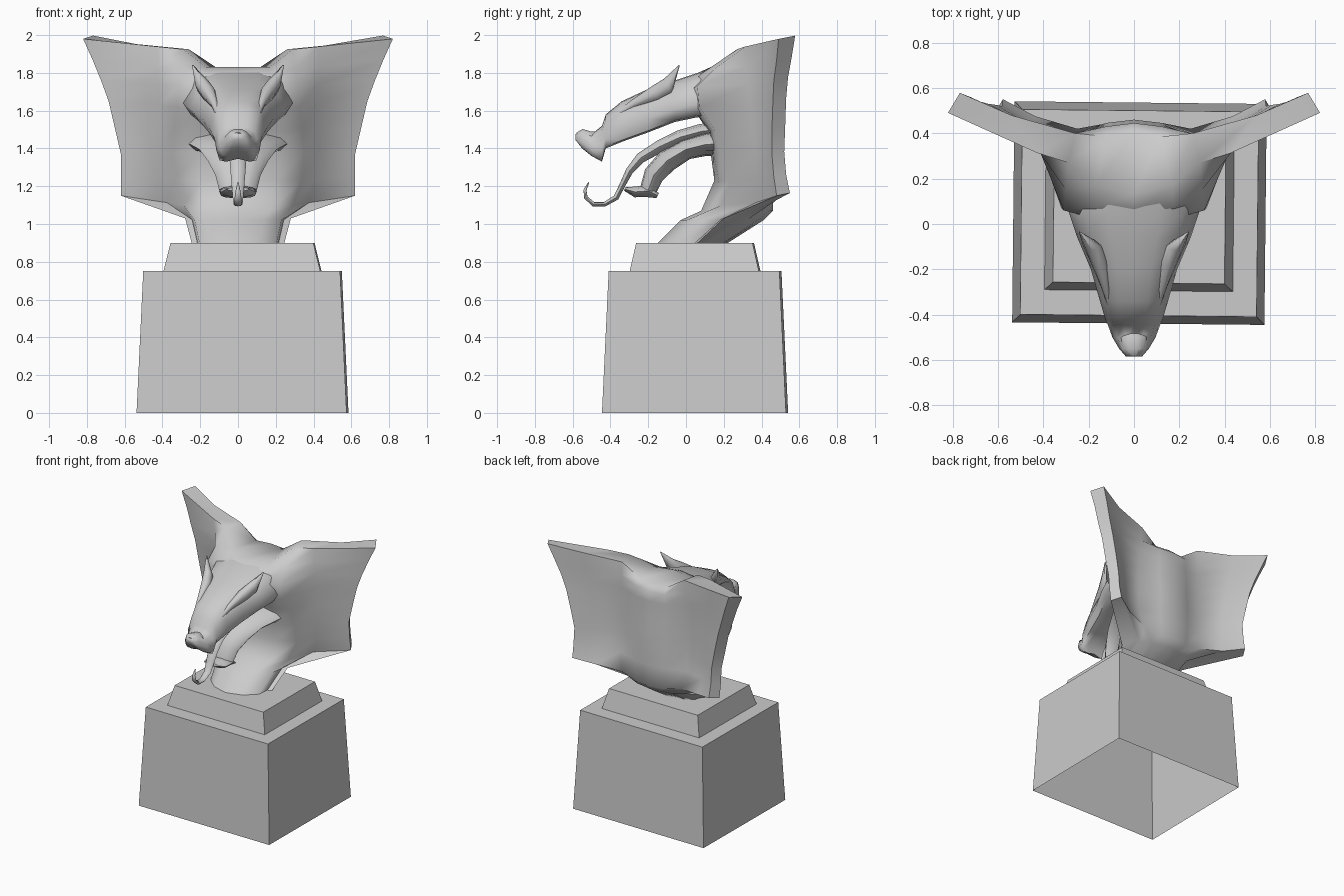
import bpy, bmesh, math
from mathutils import Vector, Matrix

if "Cube" in bpy.data.objects:
    bpy.data.objects.remove(bpy.data.objects["Cube"], do_unlink=True)

# Single stone colour
STONE = (0.6, 0.6, 0.6, 1.0)
stone = bpy.data.materials.new("grey_stone")
stone.use_nodes = True
stone.diffuse_color = STONE
stone.node_tree.nodes["Principled BSDF"].inputs["Base Color"].default_value = STONE


def loft(name, rings, cap_start=True, strip_top=False, smooth=60):
    """Skin a list of equally long closed rings into one mesh object."""
    bm = bmesh.new()
    loops = [[bm.verts.new(p) for p in ring] for ring in rings]
    count = len(loops[0])
    for low, high in zip(loops, loops[1:]):
        for i in range(count):
            j = (i + 1) % count
            bm.faces.new((low[i], low[j], high[j], high[i]))
    if cap_start:
        bm.faces.new(loops[0][::-1])
    top = loops[-1]
    if strip_top:
        # Bridge the front of the ring to its back so the rim can dip
        half = count // 2
        for i in range(-(half // 2), half // 2):
            bm.faces.new([top[k % count] for k in (i, i + 1, half - i - 1, half - i)])
    else:
        bm.faces.new(top)
    bmesh.ops.recalc_face_normals(bm, faces=bm.faces)
    mesh = bpy.data.meshes.new(name)
    bm.to_mesh(mesh)
    bm.free()
    mesh.materials.append(stone)
    obj = bpy.data.objects.new(name, mesh)
    bpy.context.collection.objects.link(obj)
    if smooth:
        bpy.ops.object.select_all(action="DESELECT")
        obj.select_set(True)
        bpy.context.view_layer.objects.active = obj
        bpy.ops.object.shade_smooth_by_angle(angle=math.radians(smooth))


def mirrored(half):
    """Close a half ring whose first and last points lie on the centre plane."""
    return half + [(-x, y, z) for x, y, z in half[-2:0:-1]]


def tube(name, stations, sides=10):
    """Sweep an ellipse along (y, z, half width, half height) stations."""
    rings = []
    for i, (y, z, wide, high) in enumerate(stations):
        before, after = stations[max(i - 1, 0)], stations[min(i + 1, len(stations) - 1)]
        along = Vector((0, after[0] - before[0], after[1] - before[1])).normalized()
        up = Vector((1, 0, 0)).cross(along)
        angles = [math.tau * k / sides for k in range(sides)]
        rings.append([Vector((wide * math.cos(a), y, z)) + up * high * math.sin(a)
                      for a in angles])
    loft(name, rings)


# Tapered plinth, open underneath, turned very slightly
def plinth_tier(name, z0, z1, size0, size1):
    turn = Matrix.Rotation(math.radians(-0.6), 3, "Z")
    rings = []
    for z, (sx, sy) in ((z0, size0), (z1, size1)):
        rings.append([turn @ Vector((sx * a, sy * b, 0)) + Vector((0.024, 0.048, z))
                      for a, b in ((-1, -1), (1, -1), (1, 1), (-1, 1))])
    loft(name, rings, cap_start=False, smooth=0)


plinth_tier("plinth_base", 0, 0.75, (0.556, 0.487), (0.521, 0.452))
plinth_tier("plinth_step", 0.75, 0.9, (0.415, 0.342), (0.378, 0.308))


# Neck and spreading hood: stacked outlines from the plinth to the rim,
# each with a crease where the neck meets the flat wing
def hood_ring(zc, zr, zt, front, w, root, tx, ty, thick, wb, back_root, back):
    crease = w + 0.26 * (tx - w)
    return mirrored([
        (0, front, zc), (w * 0.58, front + (root - front) * 0.3, zc),
        (w, root, zr), (crease, ty - 0.45 * (tx - crease), zr + 0.26 * (zt - zr)),
        (tx, ty, zt), (tx - thick * 0.6, ty + thick, zt + thick * 0.2),
        ((tx + wb) / 2, (ty + thick + back_root) / 2 - 0.01, (zr + zt) / 2),
        (wb, back_root, zr), (wb * 0.45, back - 0.015, zc), (0, back, zc)])


hood_levels = [
    (0.88, 0.88, 0.88, -0.17, 0.20, -0.06, 0.24, 0.04, 0.07, 0.13, 0.17, 0.19),
    (1.02, 1.02, 1.03, -0.03, 0.23, 0.08, 0.28, 0.20, 0.10, 0.15, 0.38, 0.41),
    (1.07, 1.10, 1.15, 0.08, 0.29, 0.19, 0.62, 0.48, 0.07, 0.25, 0.42, 0.46),
    (1.23, 1.23, 1.25, 0.15, 0.335, 0.23, 0.62, 0.465, 0.065, 0.28, 0.39, 0.46),
    (1.38, 1.38, 1.37, 0.13, 0.35, 0.18, 0.62, 0.455, 0.065, 0.28, 0.38, 0.46),
    (1.49, 1.50, 1.50, 0.12, 0.34, 0.15, 0.65, 0.455, 0.07, 0.28, 0.38, 0.455),
    (1.59, 1.62, 1.65, 0.05, 0.32, 0.07, 0.685, 0.46, 0.07, 0.28, 0.385, 0.45),
    (1.71, 1.73, 1.76, 0.01, 0.31, 0.06, 0.725, 0.465, 0.075, 0.27, 0.39, 0.445),
    (1.79, 1.82, 1.87, 0.04, 0.30, 0.15, 0.77, 0.48, 0.08, 0.27, 0.395, 0.445),
    (1.83, 1.925, 1.98, 0.13, 0.29, 0.27, 0.82, 0.49, 0.088, 0.26, 0.40, 0.40),
]
loft("neck_and_hood", [hood_ring(*level) for level in hood_levels], strip_top=True)


# Upper head: brow, eye hollow and cheek, from the beak back into the hood
def head_ring(y, w, top, bottom):
    h = top - bottom
    return mirrored([
        (0, y, top), (w * 0.4, y, top - h * 0.02), (w * 0.78, y, top - h * 0.16),
        (w * 0.88, y, top - h * 0.4), (w, y, top - h * 0.68),
        (w * 0.85, y, bottom + h * 0.04), (w * 0.55, y, bottom),
        (0, y, bottom + h * 0.08)])


head_stations = [
    (-0.585, 0.035, 1.475, 1.445), (-0.55, 0.065, 1.50, 1.40), (-0.50, 0.095, 1.475, 1.36),
    (-0.445, 0.115, 1.52, 1.33), (-0.425, 0.125, 1.58, 1.40), (-0.34, 0.15, 1.65, 1.435),
    (-0.20, 0.19, 1.715, 1.485), (-0.06, 0.25, 1.76, 1.54), (0.06, 0.29, 1.80, 1.565),
    (0.18, 0.27, 1.825, 1.57)]
loft("upper_head", [head_ring(*s) for s in head_stations])

# Nose pad on the beak
tube("nose", [(-0.575, 1.465, 0.03, 0.02), (-0.55, 1.47, 0.055, 0.035),
              (-0.50, 1.46, 0.06, 0.03), (-0.46, 1.47, 0.03, 0.02)])

# Brow ridges running up into pointed ears
for side, label in ((1, "left"), (-1, "right")):
    path = [(0.09, -0.41, 1.545, 0.01), (0.125, -0.28, 1.635, 0.02),
            (0.155, -0.16, 1.69, 0.04), (0.185, -0.095, 1.73, 0.04), (0.24, -0.035, 1.84, 0.003)]
    rings = []
    for x, y, z, r in path:
        rings.append([(side * (x + r * math.cos(a)), y - r * 0.5 * math.sin(a), z + r * math.sin(a))
                      for a in (math.tau * k / 8 for k in range(8))])
    loft(label + "_brow_and_ear", rings)

# Lower jaw sweeping down to the chin
tube("lower_jaw", [(0.24, 1.43, 0.28, 0.08), (0.10, 1.42, 0.25, 0.06), (0.0, 1.395, 0.205, 0.055),
                   (-0.10, 1.335, 0.16, 0.06), (-0.17, 1.26, 0.12, 0.055),
                   (-0.20, 1.18, 0.10, 0.045)], sides=12)
tube("chin", [(-0.325, 1.185, 0.06, 0.01), (-0.27, 1.17, 0.09, 0.03),
              (-0.20, 1.175, 0.10, 0.035), (-0.15, 1.15, 0.09, 0.015)])

# Curling tongue
tube("tongue", [(0.16, 1.50, 0.10, 0.04), (0.08, 1.49, 0.09, 0.04), (-0.03, 1.46, 0.075, 0.038),
                (-0.14, 1.41, 0.055, 0.033), (-0.24, 1.35, 0.045, 0.028),
                (-0.30, 1.28, 0.04, 0.02), (-0.335, 1.21, 0.034, 0.016),
                (-0.37, 1.14, 0.028, 0.015), (-0.43, 1.105, 0.024, 0.012),
                (-0.49, 1.105, 0.022, 0.012), (-0.53, 1.14, 0.018, 0.01),
                (-0.535, 1.18, 0.012, 0.008), (-0.515, 1.22, 0.003, 0.003)], sides=8)
